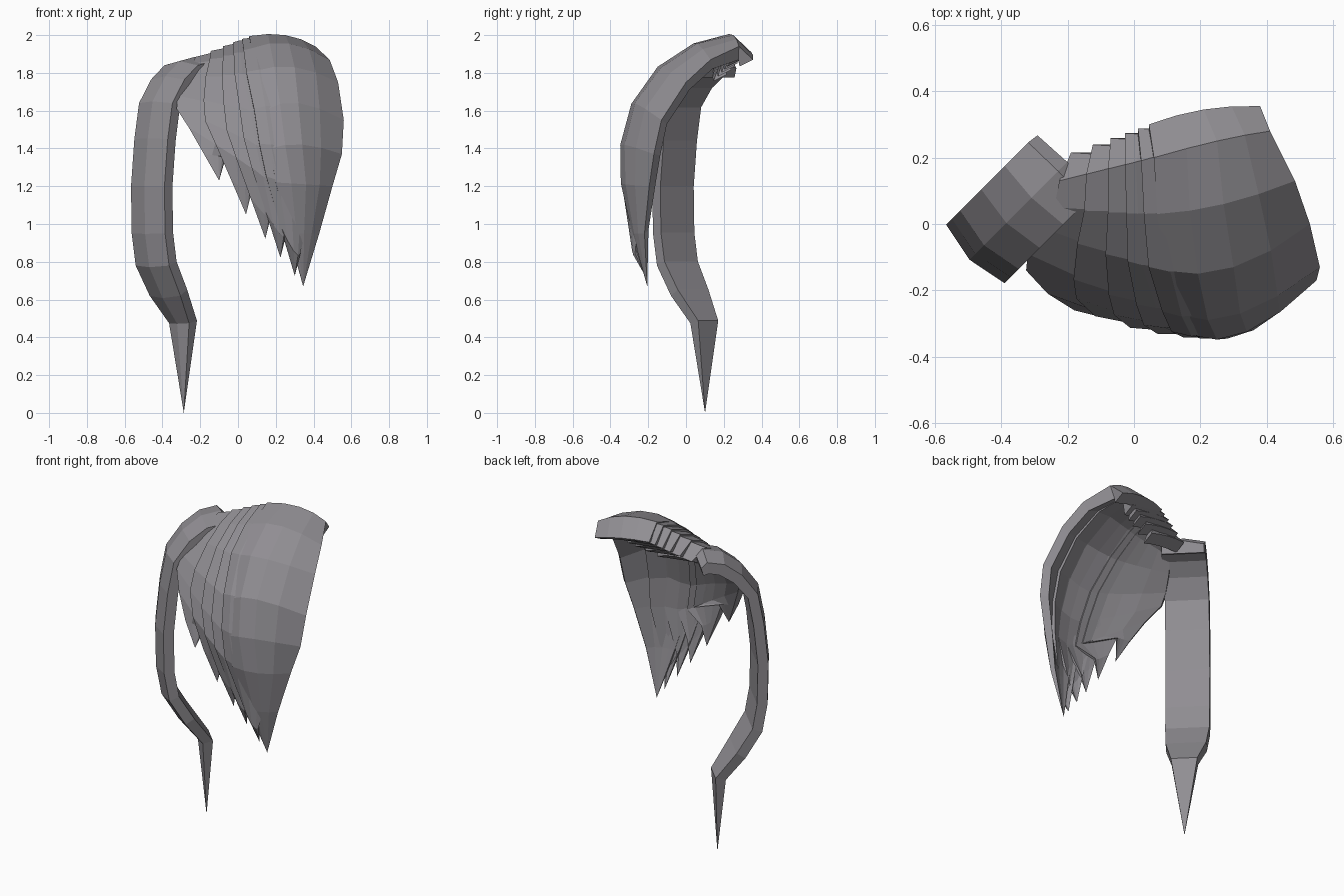
import bpy, bmesh
from mathutils import Vector as V

if "Cube" in bpy.data.objects:
    bpy.data.objects.remove(bpy.data.objects["Cube"])

mat = bpy.data.materials.new("ash grey")
mat.diffuse_color = (0.28, 0.27, 0.29, 1)
mat.use_nodes = True
mat.node_tree.nodes["Principled BSDF"].inputs["Base Color"].default_value = mat.diffuse_color


def loft(name, rings):
    """Skin closed rings of equal size, capped at both ends."""
    bm = bmesh.new()
    rows = [[bm.verts.new(p) for p in r] for r in rings]
    n = len(rows[0])
    for a, b in zip(rows, rows[1:]):
        for i in range(n):
            j = (i + 1) % n
            bm.faces.new((a[i], a[j], b[j], b[i]))
    bm.faces.new(rows[0][::-1])
    bm.faces.new(rows[-1])
    bmesh.ops.remove_doubles(bm, verts=bm.verts, dist=0.0005)
    bmesh.ops.recalc_face_normals(bm, faces=bm.faces)
    me = bpy.data.meshes.new(name)
    bm.to_mesh(me)
    bm.free()
    me.materials.append(mat)
    ob = bpy.data.objects.new(name, me)
    bpy.context.collection.objects.link(ob)


CENTRE = V((0.1, 0.25, 1.3))


def inward(p, d):
    return p + (CENTRE - p).normalized() * d


def vecs(pts):
    return [V(p) for p in pts]


def across_rails(a, b, c, t):
    """Point at t on the parabola through three rail points."""
    return a * (2 * (t - 0.5) * (t - 1)) + b * (4 * t * (1 - t)) + c * (2 * t * (t - 0.5))


# Rails of the widest fringe strip: left, middle and right edge, crown to tip
tip = (0.345, -0.205, 0.67)
left = vecs([(0.045, 0.30, 1.91), (0.06, 0.20, 1.995), (0.07, 0.03, 1.93), (0.09, -0.14, 1.81),
             (0.14, -0.275, 1.6), (0.17, -0.335, 1.4), (0.20, -0.345, 1.22), (0.27, -0.285, 0.95), tip])
mid = vecs([(0.21, 0.345, 1.91), (0.25, 0.25, 2.0), (0.27, 0.06, 1.955), (0.30, -0.13, 1.83),
            (0.32, -0.27, 1.64), (0.34, -0.325, 1.42), (0.36, -0.32, 1.21), (0.35, -0.275, 0.95), tip])
right = vecs([(0.38, 0.355, 1.87), (0.41, 0.28, 1.94), (0.485, 0.13, 1.87), (0.53, 0.0, 1.75),
              (0.56, -0.13, 1.55), (0.55, -0.17, 1.37), (0.50, -0.195, 1.2), (0.43, -0.22, 0.95), tip])
# Left rail of the shortest strip beside the temple
last = vecs([(-0.19, 0.215, 1.82), (-0.225, 0.13, 1.885), (-0.24, 0.05, 1.85), (-0.28, -0.01, 1.77),
             (-0.32, -0.09, 1.68), (-0.325, -0.14, 1.61), (-0.26, -0.21, 1.51), (-0.18, -0.26, 1.37),
             (-0.1, -0.28, 1.23)])
bulge = [0, 0, 0.02, 0.05, 0.1, 0.12, 0.12, 0.08, 0.04]
depth = [0.09, 0.08, 0.06, 0.055, 0.05, 0.05, 0.045, 0.03, 0]


def strip(name, l, m, r, thin=1.0):
    rings = []
    for n, (a, b, c, d) in enumerate(zip(l, m, r, depth)):
        outer = [across_rails(a, b, c, i / 4) for i in range(5)]
        inner = [inward(p, d * (1 + (thin - 1) * i / 4)) for i, p in enumerate(outer)]
        if n == 0:      # the back end faces down
            inner = [p + V((0, -0.07, -0.035)) for p in outer]
        rings.append(outer + inner[::-1])
    loft(name, rings)


# Overlapping fringe strips, each running under the previous ones
strip("fringe_strip_1", left, mid, right)
rails = [[across_rails(a, b, c, t) for a, b, c in zip(left, mid, right)] for t in (0.75, 0.5, 0.25)]
rails.append(left)
for k, t in enumerate((0.1, 0.27, 0.45, 0.68, 1.0)):
    l = []
    for i, (a, b) in enumerate(zip(left, last)):
        u = min(1, t + 0.04 * (1 - i / 8))
        l.append(a.lerp(b, u) - V((0, bulge[i] * u * (1 - u), 0)))
    m = [inward(p, 0.022) for p in rails[-2]]
    r = [inward(p, 0.045) for p in rails[-4]]
    # square back end and narrow point
    m[0] = l[0] + V((0.12, -0.005, 0))
    r[0] = l[0] + V((0.24, 0, -0.03))
    m[7] = V((l[8].x - 0.005, l[7].y + 0.005, l[8].z + 0.13))
    r[7] = V((l[8].x + 0.03, l[7].y + 0.02, l[8].z + 0.12))
    m[8] = r[8] = l[8]
    strip("fringe_strip_%d" % (k + 2), l, m, r, 0.4)
    rails.append(l)

# Long side lock: path (distance inward, height, half width, thickness)
along, across = V((0.707, 0.707, 0)), V((0.707, -0.707, 0))
base = V((-0.478, -0.09, 0))
path = [(0.385, 1.825, 0.12, 0.05), (0.35, 1.86, 0.125, 0.07), (0.25, 1.84, 0.125, 0.07),
        (0.15, 1.765, 0.125, 0.065), (0.06, 1.64, 0.125, 0.06), (0.025, 1.45, 0.125, 0.06),
        (0.0, 1.2, 0.125, 0.06), (0.005, 0.95, 0.125, 0.06), (0.035, 0.78, 0.125, 0.06),
        (0.13, 0.62, 0.115, 0.06), (0.235, 0.475, 0.075, 0.06), (0.27, 0.0, 0, 0)]
rings = []
for i, (s, z, h, th) in enumerate(path):
    p, q = path[max(i - 1, 0)], path[min(i + 1, len(path) - 1)]
    ds, dz = q[0] - p[0], q[1] - p[1]
    nrm = (along * -dz + V((0, 0, ds))).normalized()   # towards the head
    if i == 0:
        nrm = V((-0.2, -0.2, -1)).normalized()
    c = base + along * s + V((0, 0, z))
    rib = 0.025 * h / 0.125
    rings.append([c - across * h, c - nrm * rib, c + across * h,
                  c + across * h + nrm * th, c - across * h + nrm * th])
loft("side_lock", rings)
